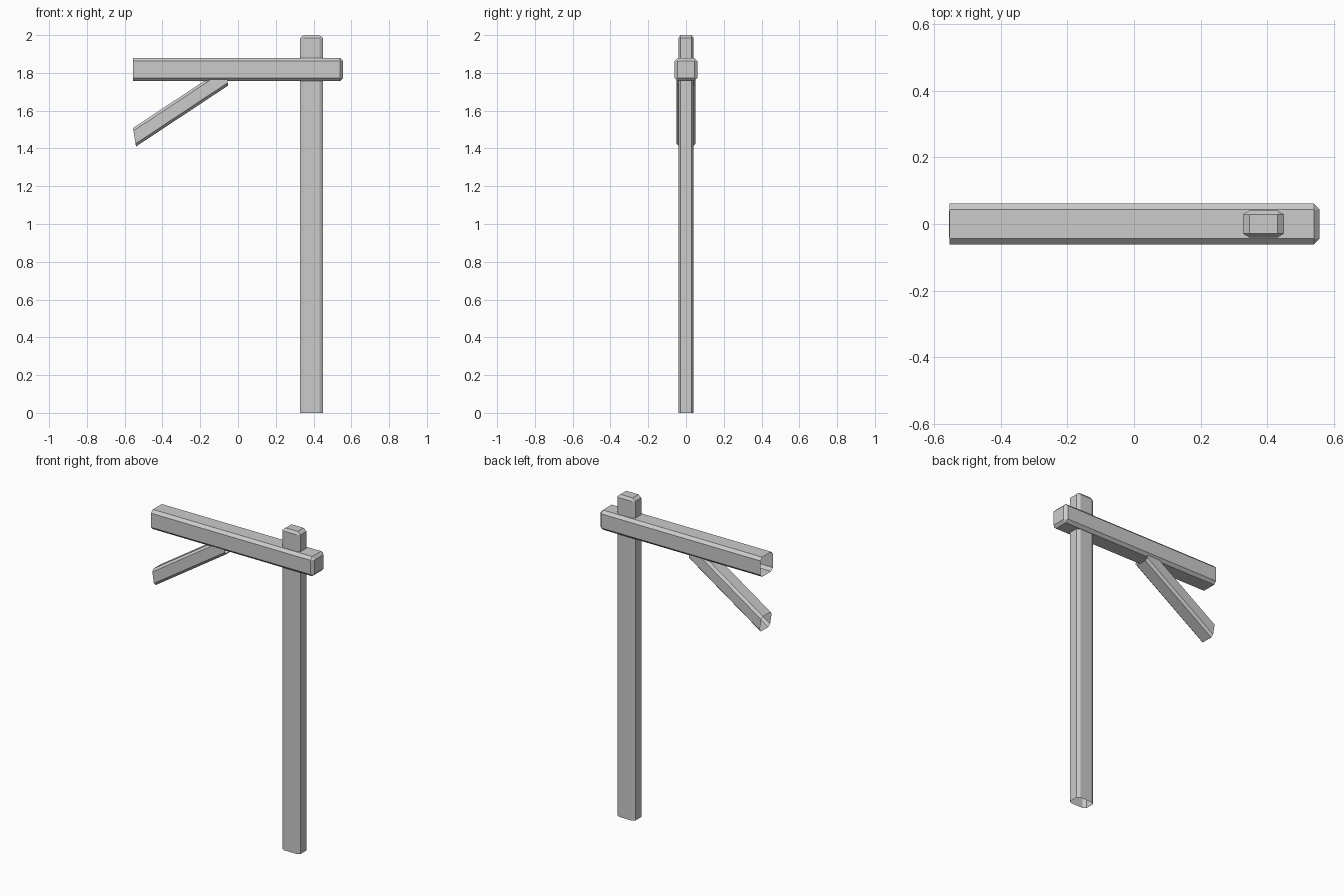
import bpy, bmesh
from mathutils import Vector

if "Cube" in bpy.data.objects:
    bpy.data.objects.remove(bpy.data.objects["Cube"])


def octagon(hu, hv, cu, cv):
    """Chamfered rectangle outline with half sizes hu, hv and corner cuts cu, cv."""
    a, b = hu - cu, hv - cv
    return [(hu, -b), (hu, b), (a, hv), (-a, hv), (-hu, b), (-hu, -b), (-a, -hv), (a, -hv)]


def inner_rect(hu, hv, cu, cv):
    """Bevelled end face: each octagon corner pulled in to the inset rectangle."""
    a, b = hu - cu, hv - cv
    return [(a, -b), (a, b), (a, b), (-a, b), (-a, b), (-a, -b), (-a, -b), (a, -b)]


def loft(name, rings, cap_end=False):
    bm = bmesh.new()
    loops = [[bm.verts.new(p) for p in ring] for ring in rings]
    for r0, r1 in zip(loops, loops[1:]):
        for i in range(8):
            j = (i + 1) % 8
            bm.faces.new((r0[i], r0[j], r1[j], r1[i]))
    if cap_end:
        bm.faces.new(loops[-1])
    bmesh.ops.remove_doubles(bm, verts=bm.verts, dist=1e-5)
    bmesh.ops.dissolve_degenerate(bm, edges=bm.edges, dist=1e-5)
    mesh = bpy.data.meshes.new(name)
    bm.to_mesh(mesh)
    bm.free()
    obj = bpy.data.objects.new(name, mesh)
    bpy.context.collection.objects.link(obj)
    return obj


# Upright post: open foot, bevelled top
section = (0.061, 0.041, 0.019, 0.012)
outline, end = octagon(*section), inner_rect(*section)
loft("post", [[(0.389 + u, v, z) for u, v in shape]
              for z, shape in ((0, outline), (1.984, outline), (2.0, end))], True)

# Cross beam: open left end, bevelled right end
section = (0.061, 0.061, 0.017, 0.017)
outline, end = octagon(*section), inner_rect(*section)
loft("cross_beam", [[(x, u, 1.818 + v) for u, v in shape]
                    for x, shape in ((-0.555, outline), (0.541, outline), (0.557, end))], True)

# Diagonal brace: open lower end, upper end buried in the beam
outline = octagon(0.051, 0.049, 0.014, 0.015)
low, high = Vector((-0.548, 0, 1.459)), Vector((-0.06, 0, 1.782))
loft("diagonal_brace", [[c + Vector((-0.16 * v, u, v)) for u, v in outline]
                        for c in (low, high)])
